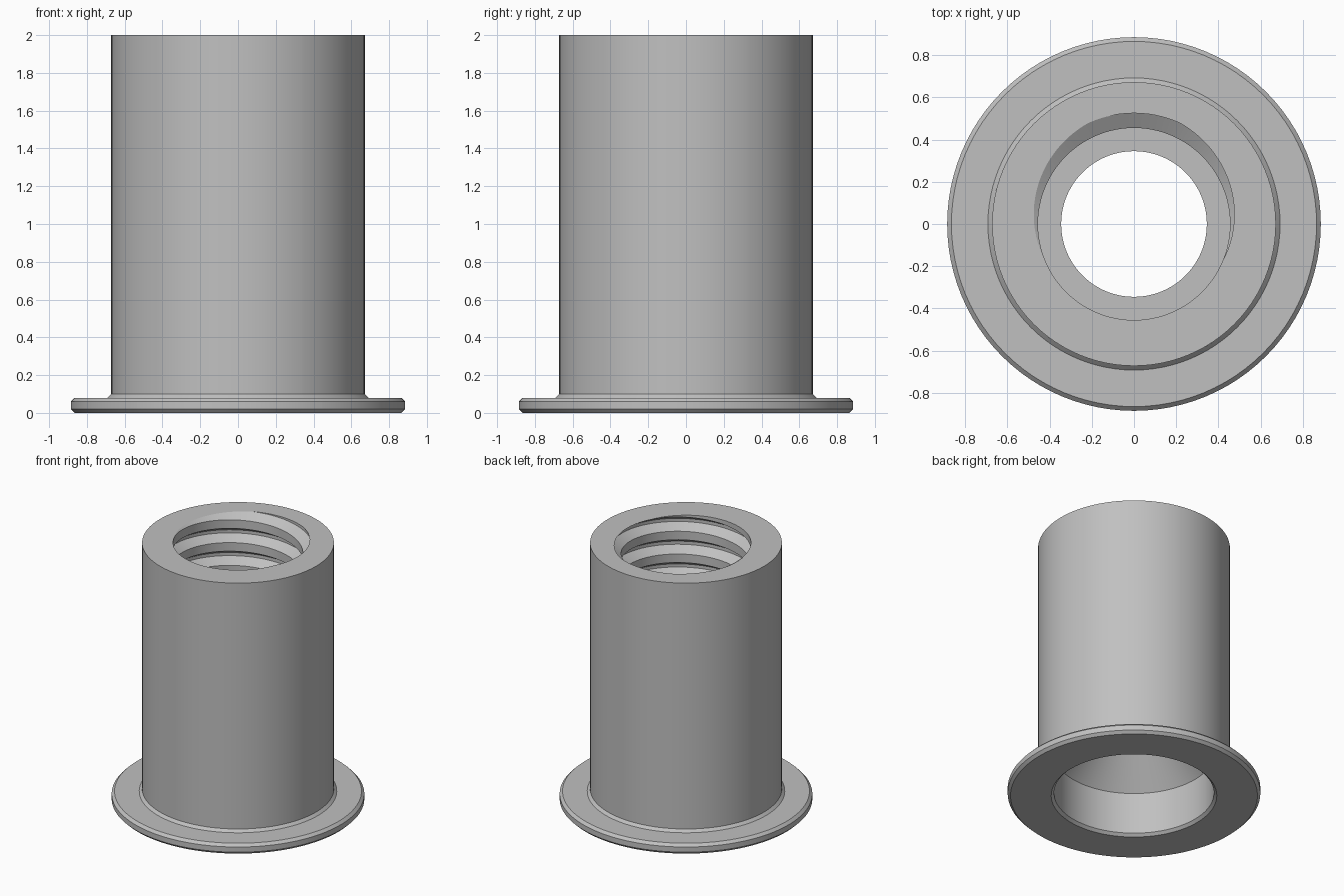
import bpy, bmesh, math
from mathutils import Vector

cube = bpy.data.objects.get("Cube")
if cube:
    bpy.data.objects.remove(cube)

SEGMENTS = 96
TOP = 2.0          # upper end of the sleeve
LEDGE = 0.75       # floor of the threaded bore
PITCH = 0.176
BORE, ROOT, BODY = 0.455, 0.525, 0.672

steel = bpy.data.materials.new("plain_grey")
steel.use_nodes = True
grey = (0.53, 0.53, 0.53, 1)
steel.diffuse_color = grey
steel.node_tree.nodes["Principled BSDF"].inputs["Base Color"].default_value = grey

bm = bmesh.new()

# Internal thread: one groove profile swept up a right-hand helix
groove = [(-PITCH / 2, BORE), (-0.055, BORE), (-0.012, ROOT),
          (0.012, ROOT), (0.055, BORE), (PITCH / 2, BORE)]
turns_down = math.ceil((TOP - LEDGE) / PITCH) + 2
previous = None
for i in range(-turns_down * SEGMENTS, 2 * SEGMENTS + 1):
    a = math.tau * i / SEGMENTS
    rise = TOP + PITCH * (i / SEGMENTS - 0.25)
    row = [bm.verts.new((r * math.cos(a), r * math.sin(a), rise + dz)) for dz, r in groove]
    if previous:
        for j in range(len(row) - 1):
            bm.faces.new((previous[j], previous[j + 1], row[j + 1], row[j]))
    previous = row
bmesh.ops.remove_doubles(bm, verts=bm.verts, dist=1e-4)

# Trim the thread flat at both ends
for height, direction in ((TOP, 1), (LEDGE, -1)):
    bmesh.ops.bisect_plane(bm, geom=bm.verts[:] + bm.edges[:] + bm.faces[:], dist=1e-5,
                           plane_co=(0, 0, height), plane_no=(0, 0, direction),
                           clear_outer=True)


def rim(height):
    return [e for e in bm.edges if e.is_boundary
            and all(abs(v.co.z - height) < 1e-4 for v in e.verts)]


def extend(edges, radius, height):
    """Extrude a rim to a circle of the given radius and height."""
    new = bmesh.ops.extrude_edge_only(bm, edges=edges)["geom"]
    for v in (g for g in new if isinstance(g, bmesh.types.BMVert)):
        flat = Vector((v.co.x, v.co.y, 0)).normalized() * radius
        v.co = (flat.x, flat.y, height)
    return [g for g in new if isinstance(g, bmesh.types.BMEdge)]


top_rim, bottom_rim = rim(TOP), rim(LEDGE)
extend(top_rim, BODY, TOP)

# Ledge, throat, cone, counterbore, flange, fillet and outer wall
profile = [(0.345, LEDGE), (0.345, 0.58), (0.56, 0.34), (0.56, 0.02), (0.58, 0),
           (0.865, 0), (0.885, 0.02), (0.885, 0.06), (0.865, 0.08),
           (0.692, 0.08), (BODY, 0.10), (BODY, TOP)]
edges = bottom_rim
for radius, height in profile:
    edges = extend(edges, radius, height)

bmesh.ops.remove_doubles(bm, verts=bm.verts, dist=1e-4)
bmesh.ops.recalc_face_normals(bm, faces=bm.faces)

mesh = bpy.data.meshes.new("threaded_flanged_sleeve")
bm.to_mesh(mesh)
bm.free()
mesh.materials.append(steel)
sleeve = bpy.data.objects.new("threaded_flanged_sleeve", mesh)
bpy.context.collection.objects.link(sleeve)
bpy.ops.object.select_all(action='DESELECT')
sleeve.select_set(True)
bpy.context.view_layer.objects.active = sleeve
bpy.ops.object.shade_smooth_by_angle(angle=math.radians(25))
